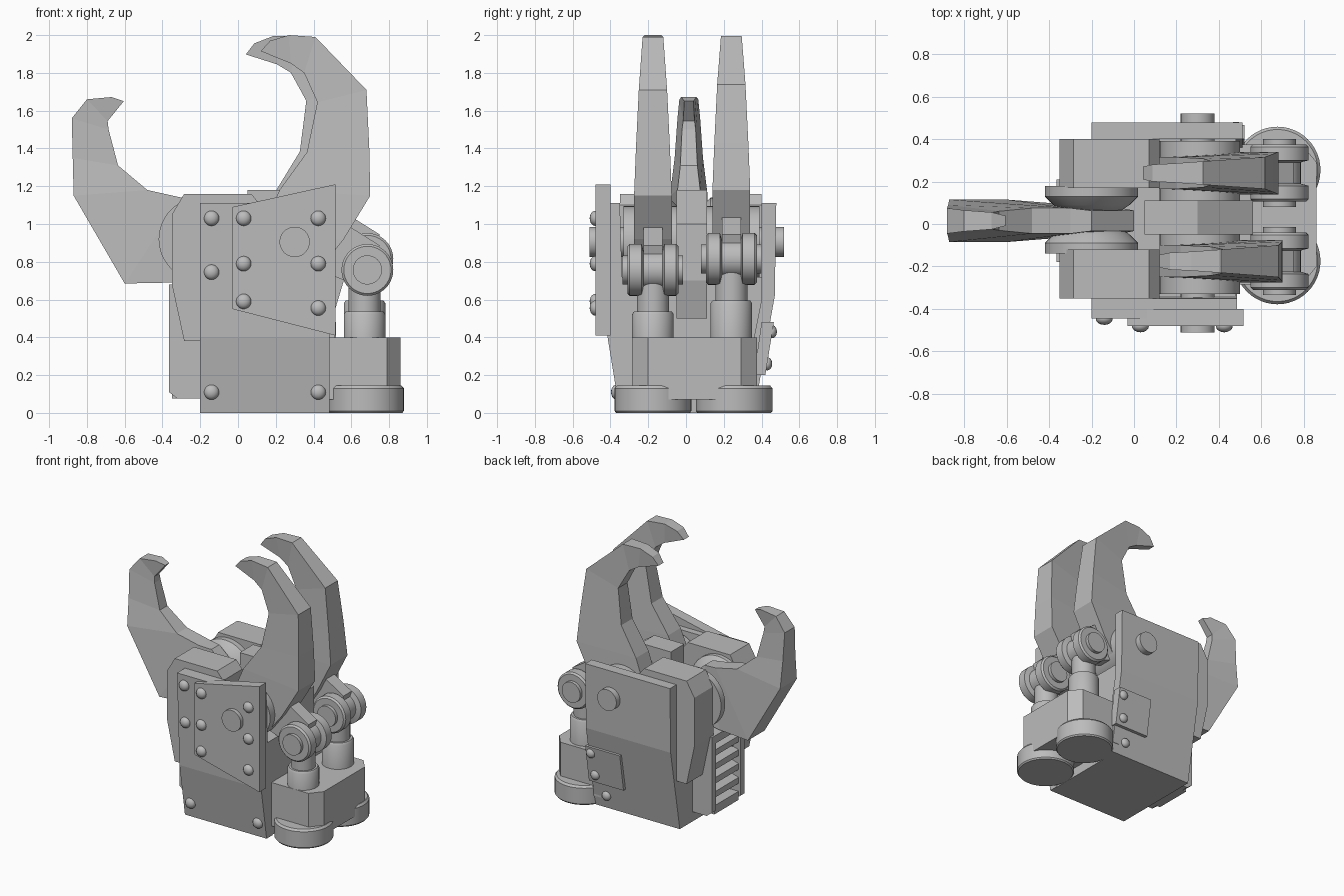
import bpy, bmesh, math
from mathutils import Matrix, Vector

cube = bpy.data.objects.get("Cube")
if cube:
    bpy.data.objects.remove(cube, do_unlink=True)

grey = bpy.data.materials.new("plain grey")
grey.use_nodes = True
COLOUR = (0.5, 0.5, 0.5, 1)
grey.diffuse_color = COLOUR
grey.node_tree.nodes["Principled BSDF"].inputs["Base Color"].default_value = COLOUR


def finish(name, bm, smooth=False):
    bmesh.ops.recalc_face_normals(bm, faces=bm.faces)
    mesh = bpy.data.meshes.new(name)
    bm.to_mesh(mesh)
    bm.free()
    mesh.materials.append(grey)
    ob = bpy.data.objects.new(name, mesh)
    bpy.context.collection.objects.link(ob)
    if smooth:
        bpy.ops.object.select_all(action='DESELECT')
        ob.select_set(True)
        bpy.context.view_layer.objects.active = ob
        bpy.ops.object.shade_smooth_by_angle(angle=math.radians(35))
    return ob


def prism(name, pts, lo, hi, axis):
    """Extrude a 2D outline along x, y or z."""
    place = {"x": lambda a, b, c: (c, a, b),
             "y": lambda a, b, c: (a, c, b),
             "z": lambda a, b, c: (a, b, c)}[axis]
    bm = bmesh.new()
    rings = [[bm.verts.new(place(a, b, c)) for a, b in pts] for c in (lo, hi)]
    join_rings(bm, rings)
    return finish(name, bm)


def join_rings(bm, rings):
    n = len(rings[0])
    for r, s in zip(rings, rings[1:]):
        for i in range(n):
            j = (i + 1) % n
            bm.faces.new((r[i], r[j], s[j], s[i]))
    bm.faces.new(rings[0])
    bm.faces.new(rings[-1])


def box(name, x0, x1, y0, y1, z0, z1):
    return prism(name, [(x0, y0), (x1, y0), (x1, y1), (x0, y1)], z0, z1, "z")


def lathe(name, centre, profile, axis, seg=40):
    """Stack rings of (radius, offset) along y or z."""
    cx, cy, cz = centre
    bm = bmesh.new()
    rings = []
    for r, h in profile:
        ring = []
        for i in range(seg):
            a = math.tau * i / seg
            c, s = r * math.cos(a), r * math.sin(a)
            co = (cx + c, cy + h, cz + s) if axis == "y" else (cx + c, cy + s, cz + h)
            ring.append(bm.verts.new(co))
        rings.append(ring)
    join_rings(bm, rings)
    return finish(name, bm, True)


def claw(name, stations, y, inner_ratio, turn=0.0, pivot=(0, 0)):
    """Loft outer/inner edge pairs with a half width into a tapered claw."""
    bm = bmesh.new()
    rings = []
    for ox, oz, ix, iz, w in stations:
        v = w * inner_ratio
        ring = [(ox, y - w, oz), (ox, y + w, oz), (ix, y + v, iz), (ix, y - v, iz)]
        rings.append([bm.verts.new(p) for p in ring])
    join_rings(bm, rings)
    p = Vector((pivot[0], 0, pivot[1]))
    bmesh.ops.rotate(bm, verts=bm.verts, cent=p,
                     matrix=Matrix.Rotation(-math.radians(turn), 3, "Y"))
    return finish(name, bm)


def rivet(x, y, z, side, r=0.04):
    bm = bmesh.new()
    bmesh.ops.create_uvsphere(bm, u_segments=16, v_segments=10, radius=r)
    bmesh.ops.scale(bm, vec=(1, 0.75, 1), verts=bm.verts)
    bmesh.ops.translate(bm, vec=(x, y, z), verts=bm.verts)
    return finish("rivet_" + side, bm, True)


# Body core and the two bent side plates
prism("body_core", [(-0.33, 0), (0.36, 0), (0.42, 0.4), (0.42, 0.72),
                    (-0.38, 0.72), (-0.38, 0.4)], -0.2, 0.48, "x")
prism("front_plate", [(-0.35, 0), (-0.415, 0.4), (-0.445, 1.11), (-0.35, 1.11),
                      (-0.33, 0.4), (-0.28, 0)], -0.2, 0.485, "x")
prism("back_plate", [(0.36, 0), (0.47, 0.62), (0.478, 1.11), (0.4, 1.11),
                     (0.4, 0.6), (0.28, 0)], -0.2, 0.51, "x")

# Armour plates and rivets
prism("front_armour", [(-0.03, 1.09), (0.515, 1.21), (0.515, 0.41), (-0.03, 0.55)],
      -0.48, -0.40, "y")
for x in (0.03, 0.425):
    for z in (1.03, 0.79, 0.555):
        rivet(x, -0.48, z + (0.035 if x < 0.1 and z < 0.6 else 0), "armour")
for x, y, z in ((-0.14, -0.445, 1.03), (-0.14, -0.43, 0.745),
                (-0.14, -0.367, 0.11), (0.425, -0.367, 0.11)):
    rivet(x, y, z, "front")
prism("back_armour", [(0.36, 0.2), (0.42, 0.2), (0.465, 0.48), (0.4, 0.48)],
      0.23, 0.52, "x")
for x, y, z in ((0.48, 0.455, 0.43), (0.46, 0.43, 0.26), (0.4, 0.38, 0.1)):
    rivet(x, y, z, "back", 0.035)

# Upper side blocks
block = [(-0.35, 0.68), (-0.35, 1.05), (-0.285, 1.16), (0.07, 1.16),
         (0.12, 1.1), (0.12, 0.38), (-0.285, 0.38)]
prism("front_block", block, -0.35, -0.12, "y")
prism("back_block", block, 0.17, 0.40, "y")
prism("centre_block", [(0.05, 1.18), (0.3, 1.18), (0.56, 1.0), (0.56, 0.7),
                       (0.5, 0.5), (0.05, 0.5)], -0.05, 0.11, "y")

# Vent housing with slats
housing = [(-0.365, 0.68), (-0.2, 0.68), (-0.2, 0.075), (-0.32, 0.075), (-0.365, 0.11)]
prism("vent_front_wall", housing, -0.18, -0.13, "y")
prism("vent_back_wall", housing, 0.16, 0.21, "y")
box("vent_top", -0.365, -0.2, -0.13, 0.16, 0.62, 0.68)
box("vent_bottom", -0.35, -0.2, -0.13, 0.16, 0.075, 0.14)
box("vent_backing", -0.25, -0.2, -0.13, 0.16, 0.14, 0.62)
for i in range(4):
    z = 0.2 + 0.105 * i
    prism("vent_slat", [(-0.35, z), (-0.25, z + 0.03), (-0.25, z + 0.075), (-0.35, z + 0.045)],
          -0.13, 0.16, "y")

# Thumb hub and thumb
for s in (-1, 1):
    lathe("thumb_hub", (-0.2, 0.02, 0.92),
          [(0.12, 0.03 * s), (0.18, 0.07 * s), (0.22, 0.11 * s), (0.22, 0.16 * s)], "y", 48)
claw("thumb", [(-0.67, 1.672, -0.605, 1.65, 0.04), (-0.8, 1.66, -0.69, 1.545, 0.05),
               (-0.88, 1.56, -0.685, 1.5, 0.06), (-0.875, 1.35, -0.635, 1.31, 0.075),
               (-0.87, 1.15, -0.48, 1.18, 0.1), (-0.6, 0.685, -0.3, 1.14, 0.1),
               (-0.35, 0.69, -0.2, 1.13, 0.08), (-0.15, 0.72, 0, 0.95, 0.08)], 0.015, 0.6)

# Finger axle and hubs
PIVOT = (0.3, 0.905)
lathe("finger_axle", (0.3, 0, 0.905), [(0.08, -0.51), (0.08, 0.52)], "y")
lathe("finger_hub", (0.31, 0, 0.905), [(0.19, -0.33), (0.19, 0.39)], "y")

# Fingers, each with its piston joint, rod and foot
finger = [(0.17, 1.97, 0.12, 1.915, 0.04), (0.27, 2.0, 0.28, 1.85, 0.045),
          (0.41, 1.99, 0.35, 1.8, 0.055), (0.68, 1.71, 0.42, 1.645, 0.075),
          (0.695, 1.4, 0.365, 1.38, 0.09), (0.70, 1.15, 0.22, 1.18, 0.1),
          (0.56, 0.92, 0.12, 0.95, 0.1), (0.45, 0.78, 0.2, 0.76, 0.1)]
for side, y, z, turn, foot in (("front", -0.175, 0.757, 0, -0.175),
                               ("back", 0.24, 0.815, 4.5, 0.255)):
    claw(side + "_finger", finger, y, 0.75, turn, PIVOT)
    prism(side + "_link", [(0.42, z), (0.59, z + 0.23), (0.75, z + 0.13), (0.68, z - 0.1)],
          y - 0.05, y + 0.05, "y")
    lathe(side + "_joint", (0.685, y, z),
          [(0.077, -0.16), (0.077, -0.135), (0.125, -0.135), (0.137, -0.123),
           (0.137, -0.06), (0.1, -0.05), (0.1, 0.05), (0.137, 0.06),
           (0.137, 0.123), (0.125, 0.135), (0.077, 0.135), (0.077, 0.16)], "y")
    lathe(side + "_rod", (0.67, y, 0), [(0.085, 0.4), (0.085, z - 0.06)], "z")
    lathe(side + "_sleeve", (0.67, y, 0),
          [(0.11, 0.35), (0.11, z - 0.235), (0.1, z - 0.22)], "z")
    lathe(side + "_foot", (0.675, foot, 0),
          [(0.195, 0), (0.203, 0.01), (0.203, 0.13), (0.19, 0.145)], "z", 48)

# Piston base
prism("piston_base", [(0.45, -0.285), (0.79, -0.285), (0.86, -0.2), (0.86, 0.29),
                      (0.79, 0.375), (0.45, 0.375)], 0.07, 0.4, "z")
